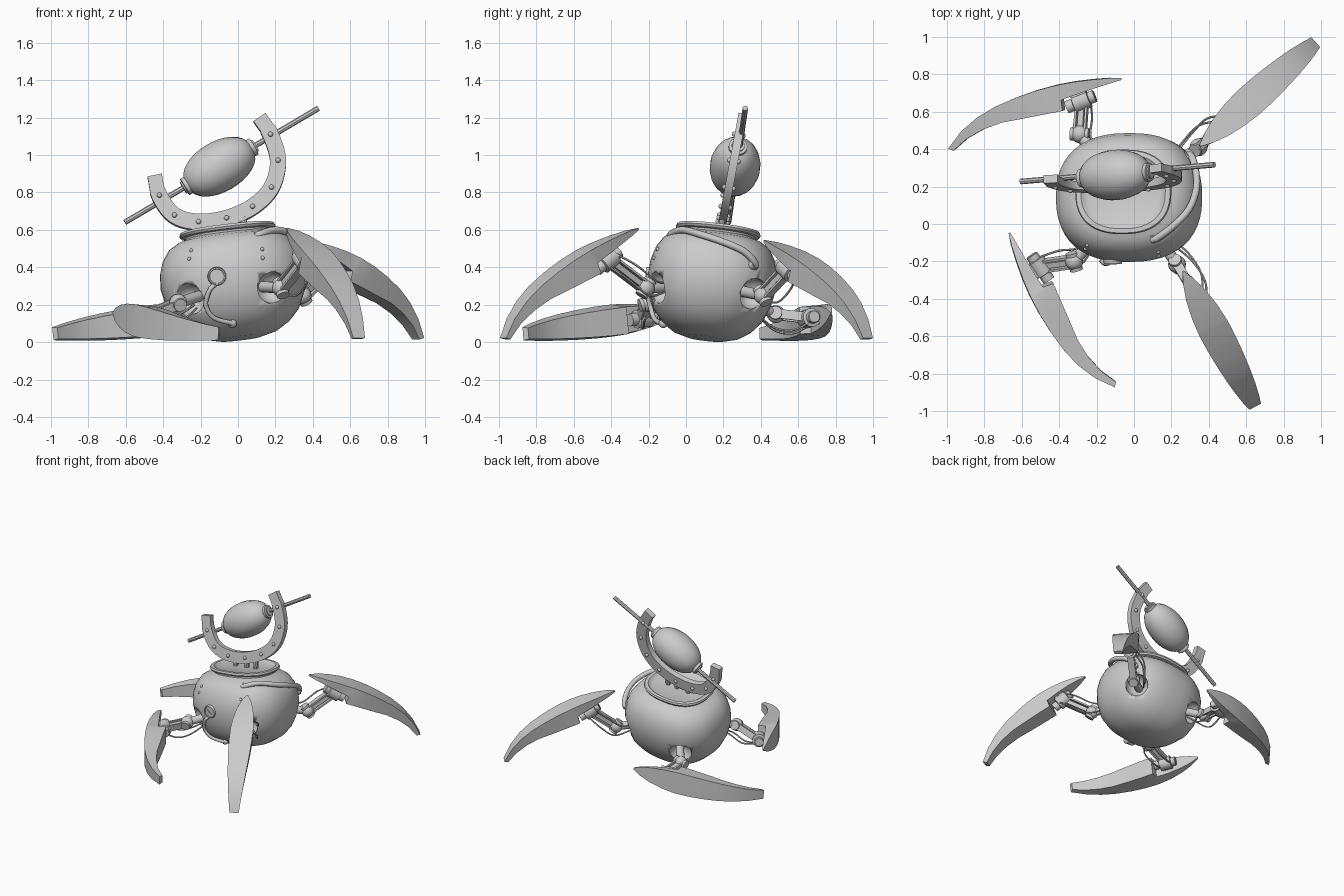
import bpy, bmesh, math
from mathutils import Vector as V, Matrix
from mathutils.bvhtree import BVHTree

if "Cube" in bpy.data.objects:
    bpy.data.objects.remove(bpy.data.objects["Cube"])


def finish(name, bm, angle=35):
    bmesh.ops.recalc_face_normals(bm, faces=bm.faces)
    me = bpy.data.meshes.new(name)
    bm.to_mesh(me)
    bm.free()
    ob = bpy.data.objects.new(name, me)
    bpy.context.collection.objects.link(ob)
    bpy.ops.object.select_all(action='DESELECT')
    bpy.context.view_layer.objects.active = ob
    ob.select_set(True)
    bpy.ops.object.shade_smooth_by_angle(angle=math.radians(angle))
    return ob


def skin(bm, rings, caps=True):
    rings = [[bm.verts.new(p) for p in r] for r in rings]
    for a, b in zip(rings, rings[1:]):
        for i in range(len(a)):
            j = (i + 1) % len(a)
            bm.faces.new((a[i], a[j], b[j], b[i]))
    if caps:
        bm.faces.new(rings[0])
        bm.faces.new(rings[-1])


def lathe(name, a, b, prof, n=20):
    """Turned part along a-b; prof holds (fraction along, radius)."""
    a, b = V(a), V(b)
    q = (b - a).to_track_quat('Z', 'Y')
    bm = bmesh.new()
    skin(bm, [[a.lerp(b, t) + q @ V((r * math.cos(k * math.tau / n), r * math.sin(k * math.tau / n), 0))
               for k in range(n)] for t, r in prof])
    return finish(name, bm)


def rod(name, a, b, r, n=16):
    return lathe(name, a, b, [(0, r), (1, r)], n)


def ball(name, c, r, n=16):
    bm = bmesh.new()
    bmesh.ops.create_uvsphere(bm, u_segments=n, v_segments=n // 2, radius=r,
                              matrix=Matrix.Translation(V(c)))
    return finish(name, bm, 60)


def spline(pts, steps=4):
    p = [V(x) for x in pts]
    p = [2 * p[0] - p[1]] + p + [2 * p[-1] - p[-2]]
    out = []
    for i in range(1, len(p) - 2):
        for s in range(steps):
            t = s / steps
            out.append(0.5 * (2 * p[i] + (p[i + 1] - p[i - 1]) * t
                              + (2 * p[i - 1] - 5 * p[i] + 4 * p[i + 1] - p[i + 2]) * t * t
                              + (3 * p[i] - p[i - 1] - 3 * p[i + 1] + p[i + 2]) * t ** 3))
    return out + [p[-2]]


def tube(name, pts, r, n=8):
    pts = spline(pts)
    rings = []
    for i, p in enumerate(pts):
        d = pts[min(i + 1, len(pts) - 1)] - pts[max(i - 1, 0)]
        u = d.cross(V((0.31, 0.22, 0.92))).normalized()
        w = d.cross(u).normalized()
        rings.append([p + r * (u * math.cos(k * math.tau / n) + w * math.sin(k * math.tau / n)) for k in range(n)])
    bm = bmesh.new()
    skin(bm, rings)
    return finish(name, bm, 50)


def plate(name, a, b, side, width, thick):
    """Flat bar from a to b, thin along side."""
    d = (b - a).normalized()
    s = (side - side.dot(d) * d).normalized()
    u = d.cross(s)
    bm = bmesh.new()
    skin(bm, [[p + s * thick / 2 * i + u * width / 2 * j for i, j in ((-1, -1), (1, -1), (1, 1), (-1, 1))]
              for p in (a - d * .02, b + d * .02)])
    return finish(name, bm)


# Pot-shaped body, slightly squared and tilted, with a lipped collar
C = V((-.022, .137, .305))
UP = V((-.12, .12, 1)).normalized()
ROT = V((0, 0, 1)).rotation_difference(UP)
PROFILE = [(.02, -.292), (.3, -.288), (.52, -.265), (.7, -.222), (.85, -.16), (.95, -.075), (1, .02), (.985, .1),
           (.93, .165), (.83, .22), (.7, .25), (.62, .258), (.59, .265), (.595, .275), (.64, .28), (.66, .292),
           (.645, .305), (.58, .307), (.54, .295), (.5, .288), (.02, .288)]


def sq(v):
    return math.copysign(abs(v) ** (2 / 2.4), v)


bm = bmesh.new()
skin(bm, [[C + ROT @ V((.392 * r * sq(math.cos(k * math.tau / 48)), .345 * r * sq(math.sin(k * math.tau / 48)), h))
           for k in range(48)] for r, h in PROFILE])
surface = BVHTree.FromBMesh(bm)
body = finish("body", bm, 40)

# Legs: apex, tip, outward hint, hip joint position
LEGS = {
    "back_right": ((.355, .42, .545), (.972, .972, .022), (0, 0, 1), (.345, .41, .25)),
    "front_right": ((.265, -.257, .61), (.648, -.977, .022), (0, 0, 1), (.23, -.215, .29)),
    "front_left": ((-.67, -.05, .155), (-.105, -.87, .045), (-.82, -.57, 0), (-.32, -.2, .21)),
    "back_left": ((-.07, .78, .155), (-.99, .405, .045), (-.37, .93, 0), (-.29, .48, .15)),
}
# Blade stations: along, outer height, inner height, width
BLADE = [(0, 0, -.01, .012), (.06, .025, -.005, .07), (.14, .05, .002, .12), (.24, .077, .008, .155),
         (.335, .096, .012, .17), (.35, .098, -.045, .172), (.45, .11, -.025, .17), (.56, .115, -.004, .16),
         (.68, .112, .02, .143), (.79, .095, .024, .122), (.9, .058, .01, .096), (1, 0, -.022, .07)]
sockets = []
for leg, (apex, tip, hint, hip) in LEGS.items():
    apex, tip, hint, hip = V(apex), V(tip), V(hint), V(hip)
    chord = tip - apex
    L = chord.normalized()
    N = (hint - hint.dot(L) * L).normalized()
    W = L.cross(N)
    bm = bmesh.new()
    skin(bm, [[apex + chord * t + N * o - W * w / 2, apex + chord * t + N * o + W * w / 2,
               apex + chord * (t - .02 * t ** 6) + N * i + W * w * .42,
               apex + chord * (t - .02 * t ** 6) + N * i - W * w * .42] for t, o, i, w in BLADE])
    finish(leg + "_blade", bm, 25)

    # Knuckle, twin links, hip ball and slack cables
    knee = apex + chord * .24 - N * .035
    lathe(leg + "_knuckle", knee - L * .075, knee + L * .09,
          [(0, .03), (.02, .034), (.2, .034), (.22, .05), (.74, .05), (.76, .034), (1, .034)])
    plate(leg + "_mount", knee - N * .01, knee + N * .04, L, .07, .08)
    d = (knee - hip).normalized()
    side = (L - L.dot(d) * d).normalized()
    drop = d.cross(side)
    if drop.z > 0:
        drop = -drop
    for i, s in enumerate((-1, 1)):
        plate(f"{leg}_link_{i}", hip + side * .028 * s, knee + side * .028 * s, side, .05, .012)
        tube(f"{leg}_cable_{i}", [hip.lerp(C, .25) + drop * .05 + side * .03 * s,
                                  hip + drop * .08 + side * .045 * s,
                                  hip.lerp(knee, .55) + drop * .085 + side * .045 * s,
                                  knee + drop * .035 + side * .04 * s], .006, 6)
    plate(leg + "_link_core", hip, hip.lerp(knee, .8), side, .03, .03)
    ball(leg + "_hip_ball", hip, .048)
    rod(leg + "_hip_pin", hip - side * .05, hip + side * .05, .035)
    sockets.append(hip.lerp(C, .2))
    rod(leg + "_hip_shaft", hip, hip.lerp(C, .5), .03)

# Leg sockets cut into the body
for p in sockets:
    cutter = ball("socket_cutter", p, .085, 24)
    cutter.hide_render = True
    m = body.modifiers.new("socket", 'BOOLEAN')
    m.operation = 'DIFFERENCE'
    m.object = cutter
    bpy.context.view_layer.objects.active = body
    bpy.ops.object.modifier_move_to_index(modifier=m.name, index=0)
    bpy.ops.object.modifier_apply(modifier=m.name)
    bpy.data.objects.remove(cutter)


# Upright horseshoe bracket with rivets, leaning back
def lean(x, z, off=0):
    return V((x, .195 + (z - .64) * .185, z)) + V((0, -1, .185)).normalized() * off


SHOE = [(.115, 1.2), (.174, 1.107), (.214, .968), (.179, .824), (.078, .722), (-.061, .66),
        (-.211, .64), (-.34, .675), (-.42, .781), (-.446, .89)]
path = spline([(x, z, 0) for x, z in SHOE], 5)
rings = []
for i, p in enumerate(path):
    d = (path[min(i + 1, len(path) - 1)] - path[max(i - 1, 0)]).normalized()
    e = V((-d.y, d.x, 0)) * (.043 if 3 < i < len(path) - 4 else .039)
    rings.append([lean(*(p + e * s).xy, o) for s, o in ((-1, -.022), (1, -.022), (1, .022), (-1, .022))])
bm = bmesh.new()
skin(bm, rings)
finish("horseshoe_bracket", bm, 30)
for i, (x, z) in enumerate(SHOE[1:-1]):
    for s in (-1, 1):
        ball(f"bracket_rivet_{i}_{s}", lean(x, z, .024 * s), .014, 10)
for x in (-.15, -.05, .03):
    rod("bracket_post", (x, .185, .57), (x, .195, .67), .018, 10)

# Barrel head on a long spindle
a, b = V((-.605, .227, .64)), V((.43, .317, 1.25))
rod("spindle", a, b, .015, 8)
mid, ax = V((-.10, .262, .938)), (b - a).normalized()
K = 14
lathe("barrel_head", mid - ax * .205, mid + ax * .205,
      [(0, .03)] + [(.5 + .5 * math.sin(t), .135 * math.cos(t) ** .85)
                    for t in [math.radians(-75 + 150 * k / K) for k in range(K + 1)]] + [(1, .03)], 20)
for s in (-1, 1):
    lathe("barrel_collar", mid + ax * .185 * s, mid + ax * .225 * s,
          [(0, .045), (.35, .05), (.75, .05), (.8, .035), (1, .035)])


# Front fittings placed on the body surface
def front(x, z, off=0):
    hit = surface.ray_cast(V((x, -2, z)), V((0, 1, 0)))[0]
    return hit - V((0, off, 0))


g = front(-.113, .352)
lathe("gauge", g + V((0, .03, 0)), g - V((0, .015, 0)), [(0, .05), (.8, .05), (1, .046), (1, .04), (.9, .038)], 24)
plate("gauge_needle", g + V((-.005, -.014, .004)), g + V((.005, -.014, -.004)), V((0, 1, 0)), .006, .006)
tube("front_hose", [front(-.12, .31, 0), front(-.15, .28, .025), front(-.172, .2, .03), front(-.13, .13, .035),
                    front(-.03, .1, .02)], .013)
ball("hose_fitting", front(-.03, .1, .005), .024)
for x, z in ((-.25, .49), (-.26, .445), (.13, .497), (.132, .45)):
    ball("body_rivet", front(x, z), .011, 10)

# Overflow pipe curling round the right shoulder
tube("shoulder_pipe", [(.09, -.03, .545), (.10, -.085, .57), (.2, -.02, .6), (.295, .08, .575), (.335, .2, .535),
                       (.325, .31, .485), (.3, .37, .42), (.27, .35, .39)], .019, 10)
lathe("pipe_flange", (.09, -.03, .53), (.1, -.08, .56), [(0, .034), (1, .034)])
rod("pipe_end_flange", (.28, .34, .41), (.298, .37, .42), .03)
